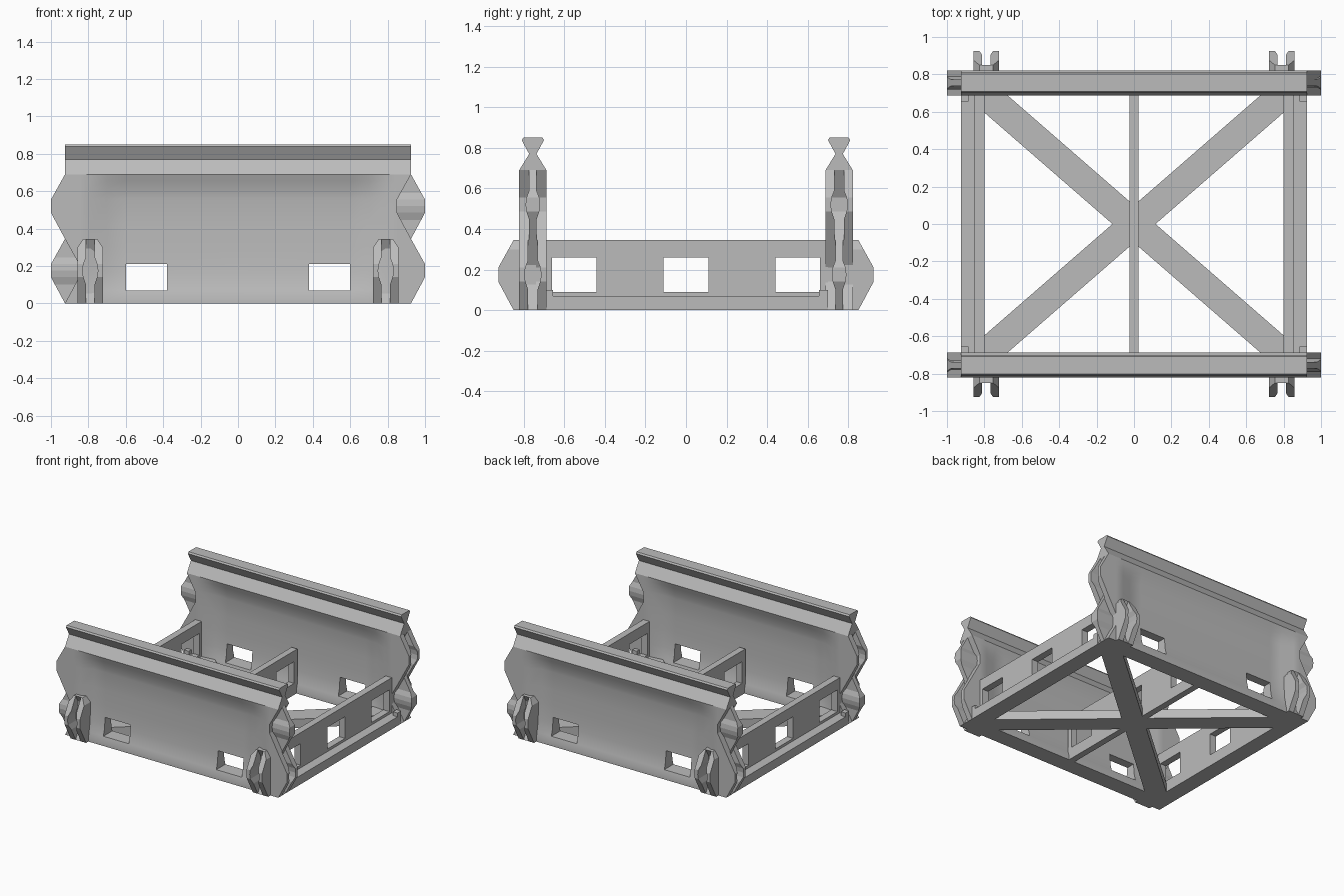
import bpy, bmesh, math
from mathutils import Matrix

if "Cube" in bpy.data.objects:
    bpy.data.objects.remove(bpy.data.objects["Cube"])

grey = bpy.data.materials.new("light_grey")
grey.diffuse_color = (0.5, 0.5, 0.5, 1)
grey.use_nodes = True
grey.node_tree.nodes["Principled BSDF"].inputs["Base Color"].default_value = grey.diffuse_color
WALL_Y, HALF = 0.755, 0.067
HEX_H = 0.345


def finish(name, bm, matrix=Matrix(), smooth=False):
    bm.transform(matrix)
    bmesh.ops.recalc_face_normals(bm, faces=bm.faces)
    mesh = bpy.data.meshes.new(name)
    bm.to_mesh(mesh)
    bm.free()
    mesh.materials.append(grey)
    ob = bpy.data.objects.new(name, mesh)
    bpy.context.collection.objects.link(ob)
    if smooth:
        bpy.ops.object.select_all(action='DESELECT')
        ob.select_set(True)
        bpy.context.view_layer.objects.active = ob
        bpy.ops.object.shade_smooth_by_angle(angle=math.radians(30))
    return ob


def interp(points, v):
    for (a, fa), (b, fb) in zip(points, points[1:]):
        if v <= b:
            return fa + (fb - fa) * max(0, v - a) / (b - a)
    return points[-1][1]


def box(name, x0, x1, y0, y1, z0, z1):
    bm = bmesh.new()
    loft(bm, [(z0, x0, x1, y0, y1), (z1, x0, x1, y0, y1)])
    return finish(name, bm)


def loft(bm, rows):
    """Stack of rectangles (z, x0, x1, y0, y1) joined into one solid."""
    rings = [[bm.verts.new(p) for p in ((x0, y0, z), (x1, y0, z), (x1, y1, z), (x0, y1, z))]
             for z, x0, x1, y0, y1 in rows]
    for a, b in zip(rings, rings[1:]):
        for i in range(4):
            j = (i + 1) % 4
            bm.faces.new((a[i], a[j], b[j], b[i]))
    bm.faces.new(rings[0])
    bm.faces.new(rings[-1])


def slab(xs, zs, half, holes):
    """Upright slab of cells with variable thickness and open windows."""
    bm = bmesh.new()
    V = {}
    for i, x in enumerate(xs):
        for k, z in enumerate(zs):
            for s in (-1, 1):
                V[i, k, s] = bm.verts.new((x, s * half(x, z), z))
    solid = {(i, k) for i in range(len(xs) - 1) for k in range(len(zs) - 1)
             if not any(a < (xs[i] + xs[i + 1]) / 2 < b and c < (zs[k] + zs[k + 1]) / 2 < d
                        for a, b, c, d in holes)}
    for i, k in solid:
        c = [(i, k), (i + 1, k), (i + 1, k + 1), (i, k + 1)]
        for s in (-1, 1):
            bm.faces.new([V[p[0], p[1], s] for p in c])
        for n, (di, dk) in enumerate(((0, -1), (1, 0), (0, 1), (-1, 0))):
            if (i + di, k + dk) not in solid:
                a, b = c[n], c[(n + 1) % 4]
                bm.faces.new((V[*a, -1], V[*b, -1], V[*b, 1], V[*a, 1]))
    return bm


LEVELS = (0, 0.10, 0.14, 0.175, 0.21, 0.245, 0.30, HEX_H)
BUMP = ((0, 0), (0.14, 0.075), (0.21, 0.075), (HEX_H, 0))
RIDGE = ((0, 0), (0.11, 0), (0.15, 0.018), (0.20, 0.018), (0.24, 0), (HEX_H, 0))


def hinge(name, matrix, tongue, root, taper=False):
    """Hexagonal joint pointing along +x: tongue with ridge, or a two-prong fork."""
    bm = bmesh.new()
    wid = lambda z: HALF - (0.03 * max(0, z - 0.30) / 0.045 if taper else 0)
    bump = lambda z: interp(BUMP, z)
    ridge = lambda z: interp(RIDGE, z)
    # notched base
    loft(bm, [(z, root, max(-bump(z), root + 0.001), -wid(z), wid(z)) for z in LEVELS])
    if tongue:
        loft(bm, [(z, root, bump(z), -0.018 - ridge(z), 0.018 + ridge(z)) for z in LEVELS])
    else:
        for s in (-1, 1):
            loft(bm, [(z, root, bump(z), s * (0.023 + ridge(z)), s * wid(z)) for z in LEVELS])
    return finish(name, bm, matrix)


# Wall panel thickness: full at the rim, dished in the middle
DISH = ((0, HALF), (0.03, HALF), (0.07, 0.056), (0.12, 0.043), (0.21, 0.034),
        (0.30, 0.03), (0.56, 0.03), (0.62, 0.042), (0.69, HALF))


def wall_half(x, z):
    t = min(1, max(0, (abs(x) - 0.70) / 0.09))
    h = interp(DISH, z)
    return h + (HALF - h) * t


xs = [-0.85, -0.79, -0.70, -0.60, -0.38, 0, 0.38, 0.60, 0.70, 0.79, 0.85]
zs = [0, 0.03, 0.07, 0.12, 0.165, 0.21, 0.30, 0.42, 0.56, 0.59, 0.62, 0.655, 0.69]
wall_windows = [(-0.60, -0.38, 0.07, 0.21), (0.38, 0.60, 0.07, 0.21)]
RAIL = ((0.69, HALF), (0.77, 0.018), (0.838, 0.055), (0.85, 0.047))

for side, angle in (("front", 0), ("back", math.pi)):
    turn = Matrix.Rotation(angle, 4, 'Z')
    base = turn @ Matrix.Translation((0, -WALL_Y, 0))
    finish(side + "_wall", slab(xs, zs, wall_half, wall_windows), base, True)
    # top rail with a pinched profile
    bm = bmesh.new()
    loft(bm, [(z, -0.925, 0.925, -h, h) for z, h in RAIL])
    finish(side + "_rail", bm, base)
    # end joints: forks and tongues alternate
    for end, rot in (("right", 0), ("left", math.pi)):
        for level, z in (("lower", 0), ("upper", HEX_H)):
            m = (base @ Matrix.Rotation(rot, 4, 'Z') @ Matrix.Translation((0.925, 0, z)))
            hinge(f"{side}_{end}_{level}_joint", m, (end == "right") == (level == "upper"), -0.076)
    # outward forks on the wall face
    for end, x in (("left", -0.79), ("right", 0.79)):
        m = turn @ Matrix.Translation((x, -0.85, 0)) @ Matrix.Rotation(-math.pi / 2, 4, 'Z')
        hinge(f"{side}_{end}_face_fork", m, False, -0.11, True)

# Cross panels with three windows, running front to back
ys = [-0.70, -0.66, -0.44, -0.11, 0.11, 0.44, 0.66, 0.70]
panel_windows = [(a, a + 0.22, 0.09, 0.26) for a in (-0.66, -0.11, 0.44)]
for name, x, h in (("left", -0.825, 0.027), ("centre", 0, 0.025), ("right", 0.825, 0.027)):
    bm = slab(ys, [0, 0.09, 0.26, HEX_H], lambda a, z: h, panel_windows)
    finish(name + "_panel", bm, Matrix.Translation((x, 0, 0)) @ Matrix.Rotation(math.pi / 2, 4, 'Z'))

# Floor beams and corner tabs
for name, s in (("left", -1), ("right", 1)):
    box(name + "_floor_beam", s * 0.798, s * 0.925, -0.70, 0.70, 0, 0.07)
    for end, t in (("front", -1), ("back", 1)):
        box(f"{end}_{name}_corner_tab", s * 0.885, s * 0.925, t * 0.655, t * 0.70, 0, 0.10)

# Diagonal floor braces
for name, s in (("rising", 1), ("falling", -1)):
    bm = bmesh.new()
    ends = [(-0.82, -0.715), (-0.82, -0.613), (0.69, 0.70), (0.82, 0.715), (0.82, 0.613), (-0.69, -0.70)]
    low = [bm.verts.new((x, s * y, 0)) for x, y in ends]
    f = bm.faces.new(low)
    up = bmesh.ops.extrude_face_region(bm, geom=[f])["geom"]
    bmesh.ops.translate(bm, vec=(0, 0, 0.07), verts=[v for v in up if isinstance(v, bmesh.types.BMVert)])
    finish(name + "_floor_brace", bm)
